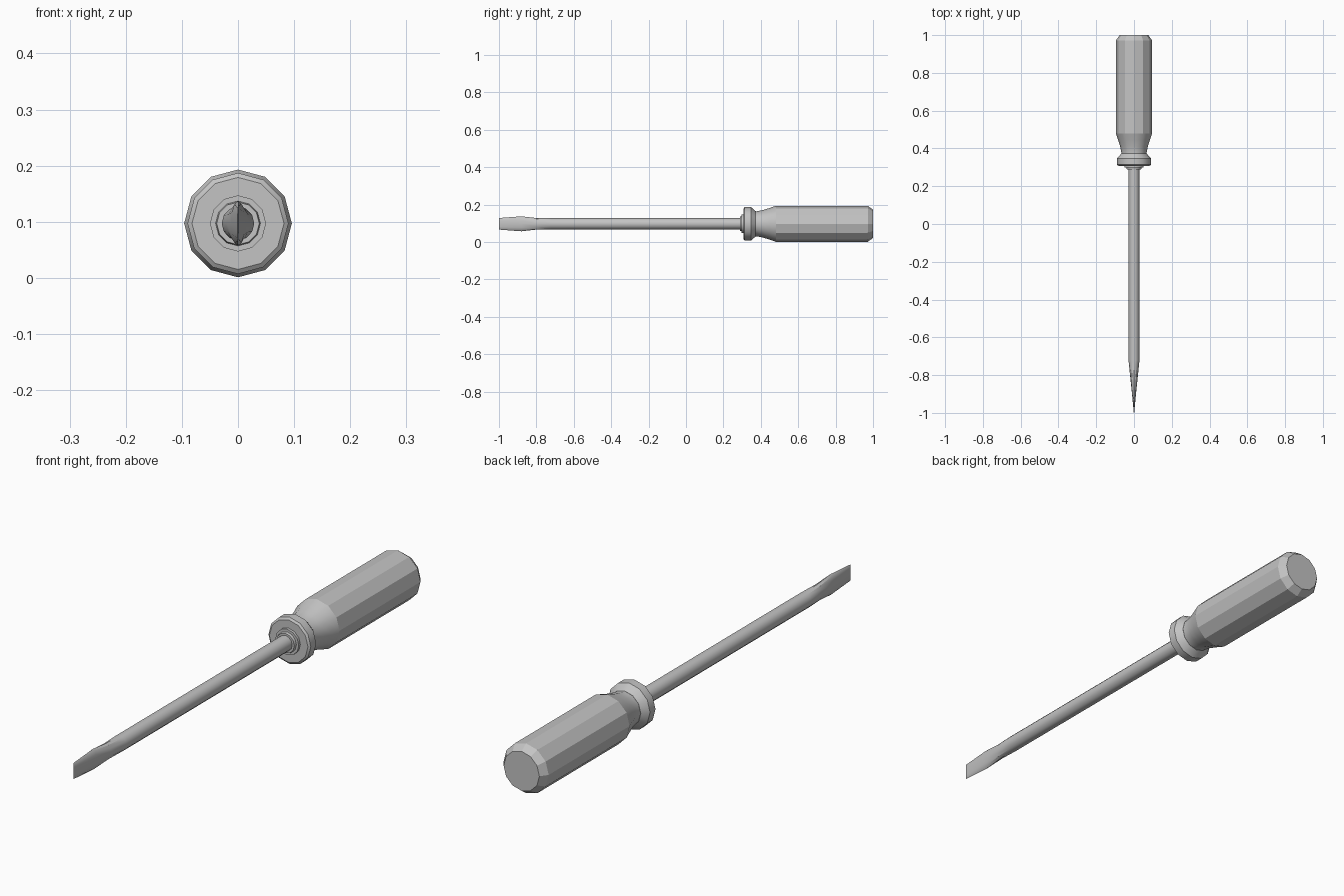
import bpy, bmesh, math

AXIS_Z = 0.097
SIDES = 12

cube = bpy.data.objects.get("Cube")
if cube:
    bpy.data.objects.remove(cube, do_unlink=True)

steel = bpy.data.materials.new("plain_grey")
steel.use_nodes = True
grey = (0.55, 0.55, 0.55, 1)
steel.diffuse_color = grey
steel.node_tree.nodes["Principled BSDF"].inputs["Base Color"].default_value = grey


def loft(name, sections, smooth_rule):
    """Join rings given as (y, half width, half height) along the y axis."""
    bm = bmesh.new()
    rings = []
    for y, rx, rz in sections:
        ring = []
        for i in range(SIDES):
            a = math.tau * i / SIDES
            ring.append(bm.verts.new((rx * math.sin(a), y, AXIS_Z + rz * math.cos(a))))
        rings.append(ring)
    for k, (a, b) in enumerate(zip(rings, rings[1:])):
        for i in range(SIDES):
            j = (i + 1) % SIDES
            f = bm.faces.new((a[i], a[j], b[j], b[i]))
            f.smooth = smooth_rule(k)
    bm.faces.new(rings[0])
    bm.faces.new(rings[-1])
    bmesh.ops.recalc_face_normals(bm, faces=bm.faces[:])
    # keep the corners between differently sloped bands crisp
    for e in bm.edges:
        e.smooth = e.calc_face_angle(0) < math.radians(32)
    mesh = bpy.data.meshes.new(name)
    bm.to_mesh(mesh)
    bm.free()
    mesh.materials.append(steel)
    obj = bpy.data.objects.new(name, mesh)
    bpy.context.collection.objects.link(obj)
    return obj


def lathe(name, profile, smooth_rule=lambda k: True):
    return loft(name, [(y, r, r) for y, r in profile], smooth_rule)


# Round shaft flattening into a flared blade
loft("shaft_and_blade", [
    (-1.0, 0.001, 0.031),
    (-0.88, 0.0125, 0.04),
    (-0.80, 0.021, 0.031),
    (-0.72, 0.029, 0.03),
    (0.33, 0.029, 0.03),
], lambda k: True)

# Stepped ferrule where the shaft enters the handle
lathe("ferrule", [(0.288, 0.038), (0.298, 0.04), (0.298, 0.05), (0.32, 0.05)])

# Collar guard with a sloping back
lathe("collar", [(0.308, 0.082), (0.314, 0.09), (0.347, 0.09), (0.372, 0.068)])

# Handle: smooth neck, faceted grip and chamfered end
lathe("handle", [
    (0.36, 0.068), (0.378, 0.067), (0.41, 0.073), (0.445, 0.084),
    (0.48, 0.096), (0.972, 0.096), (1.0, 0.076),
], lambda k: k < 4)
